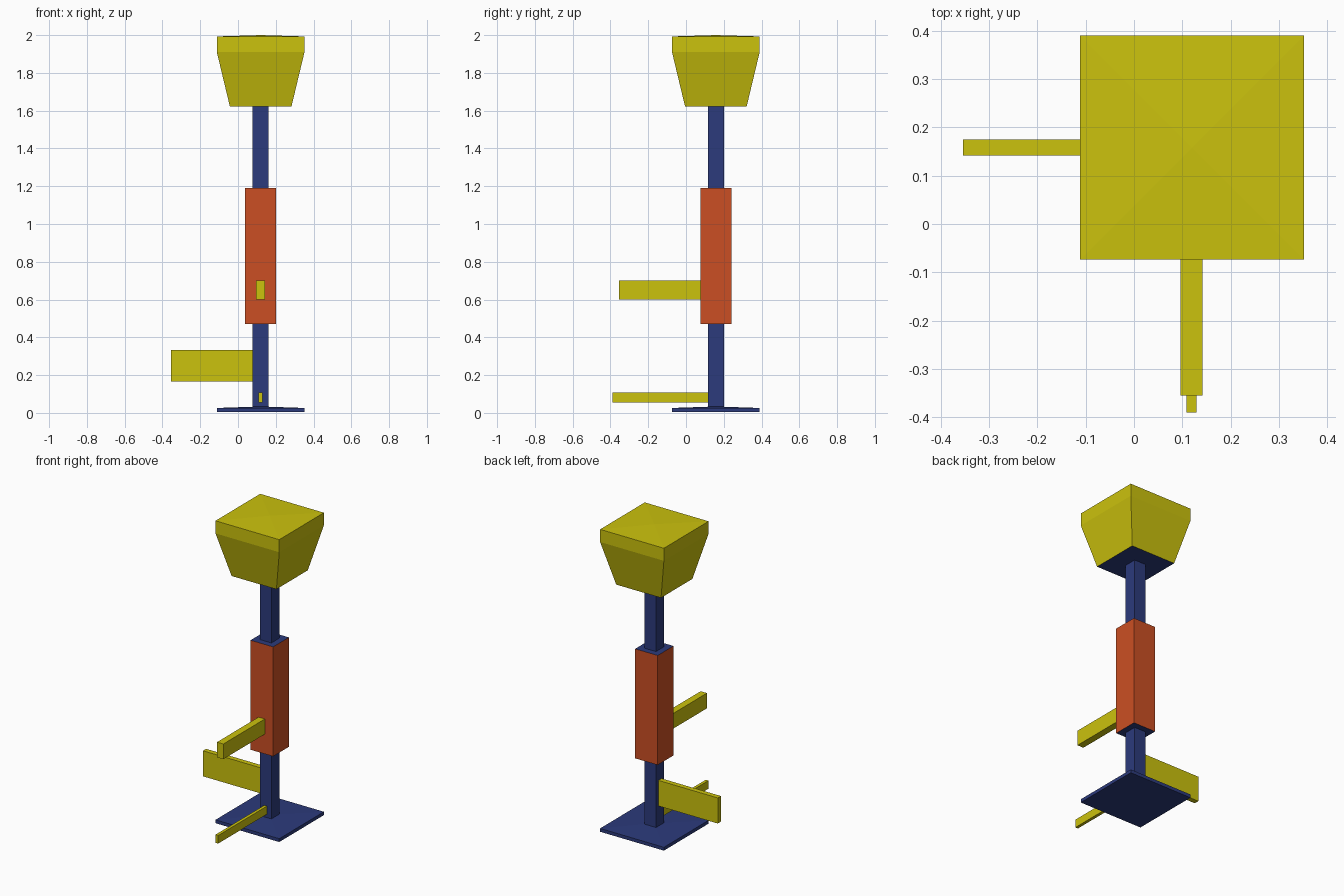
import bpy, bmesh

if "Cube" in bpy.data.objects:
    bpy.data.objects.remove(bpy.data.objects["Cube"])

CX, CY = 0.12, 0.158   # post axis


def material(name, rgb):
    m = bpy.data.materials.new(name)
    m.diffuse_color = (*rgb, 1)
    m.use_nodes = True
    m.node_tree.nodes["Principled BSDF"].inputs["Base Color"].default_value = m.diffuse_color
    return m


YELLOW = material("yellow", (0.60, 0.54, 0.004))
BLUE = material("navy blue", (0.025, 0.043, 0.20))
ORANGE = material("orange", (0.60, 0.078, 0.017))


def finish(name, bm, mats, cap_rule=None):
    """Make an object; faces matching cap_rule get the second material."""
    bmesh.ops.recalc_face_normals(bm, faces=bm.faces)
    bm.normal_update()
    if cap_rule:
        for f in bm.faces:
            f.material_index = 1 if cap_rule(f.normal) else 0
    me = bpy.data.meshes.new(name)
    bm.to_mesh(me)
    bm.free()
    for m in mats:
        me.materials.append(m)
    ob = bpy.data.objects.new(name, me)
    bpy.context.collection.objects.link(ob)
    return ob


def square_loft(name, rings, mats, cap_rule=None, apex=None):
    """Stack square rings (half width, z) around the post axis."""
    bm = bmesh.new()
    loops = [[bm.verts.new((CX + sx * h, CY + sy * h, z))
              for sx, sy in ((-1, -1), (1, -1), (1, 1), (-1, 1))]
             for h, z in rings]
    for a, b in zip(loops, loops[1:]):
        for i in range(4):
            j = (i + 1) % 4
            bm.faces.new((a[i], a[j], b[j], b[i]))
    bm.faces.new(loops[0][::-1])
    if apex is None:
        bm.faces.new(loops[-1])
    else:
        tip = bm.verts.new((CX, CY, apex))
        for i in range(4):
            bm.faces.new((loops[-1][i], loops[-1][(i + 1) % 4], tip))
    return finish(name, bm, mats, cap_rule)


def box(name, x, y, z, mat):
    bm = bmesh.new()
    bmesh.ops.create_cube(bm, size=1)
    for v in bm.verts:
        v.co = [lo + (c + 0.5) * (hi - lo) for c, (lo, hi) in zip(v.co, (x, y, z))]
    return finish(name, bm, [mat])


# foot plate and post
square_loft("base_plate", [(0.232, 0.004), (0.232, 0.026)], [BLUE], apex=0.034)
square_loft("post", [(0.042, 0.02), (0.042, 1.63)], [BLUE])

# orange sleeve with blue ends
square_loft("sleeve", [(0.082, 0.47), (0.082, 1.19)], [ORANGE, BLUE],
            lambda n: abs(n.z) > 0.9)

# tapered head with a blue underside
square_loft("head", [(0.163, 1.622), (0.232, 1.91), (0.232, 1.993)],
            [YELLOW, BLUE], lambda n: n.z < -0.9, apex=2.0)

# side paddle and two front arms
box("side_paddle", (-0.354, CX - 0.04), (0.142, 0.175), (0.165, 0.333), YELLOW)
box("upper_arm", (0.096, 0.142), (-0.355, CY - 0.08), (0.60, 0.70), YELLOW)
box("lower_arm", (0.109, 0.129), (-0.39, CY - 0.04), (0.055, 0.108), YELLOW)
